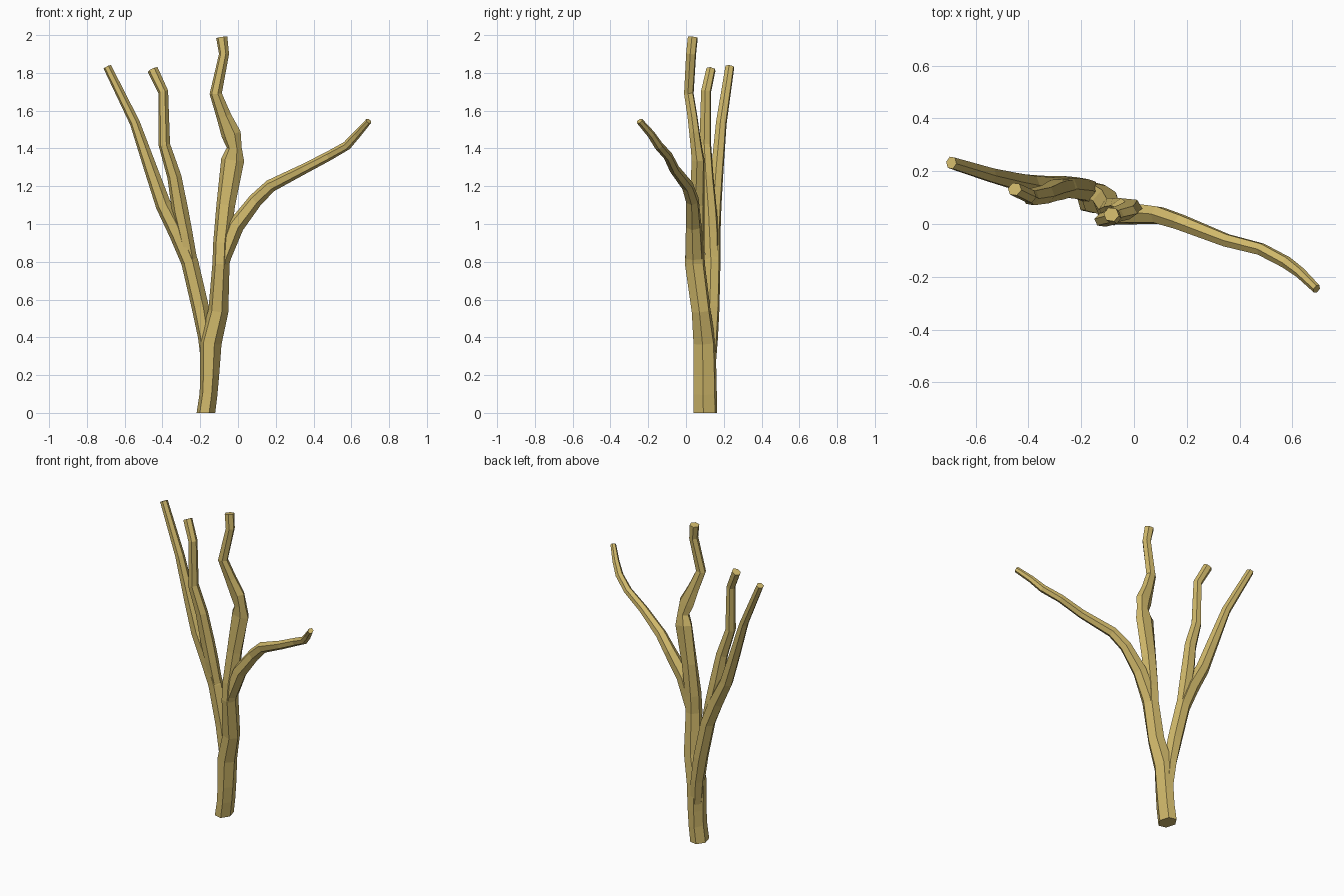
import bpy, bmesh, math
from mathutils import Vector

wood = bpy.data.materials.new("tan_wood")
wood.diffuse_color = (0.63, 0.48, 0.145, 1)

SIDES, PHASE = 6, math.radians(-70)
UP = Vector((0, 0, 1))


def limb(name, path, level_start=False):
    """Six-sided tapering tube through points (x, y, z, x radius, y radius)."""
    bm = bmesh.new()
    pts = [Vector(p[:3]) for p in path]
    rings = []
    for i, p in enumerate(path):
        t = UP
        if i or not level_start:
            a = pts[max(i - 1, 0)]
            b = pts[min(i + 1, len(pts) - 1)]
            t = ((pts[i] - a).normalized() + (b - pts[i]).normalized()).normalized()
        q = UP.rotation_difference(t)
        ring = []
        for k in range(SIDES):
            ang = PHASE + k * math.tau / SIDES
            ring.append(bm.verts.new(pts[i] + q @ Vector((p[3] * math.cos(ang), p[4] * math.sin(ang), 0))))
        rings.append(ring)
    for r0, r1 in zip(rings, rings[1:]):
        for k in range(SIDES):
            n = (k + 1) % SIDES
            bm.faces.new((r0[k], r0[n], r1[n], r1[k]))
    bm.faces.new(rings[0][::-1])
    bm.faces.new(rings[-1])
    bmesh.ops.recalc_face_normals(bm, faces=bm.faces)
    me = bpy.data.meshes.new(name)
    bm.to_mesh(me)
    bm.free()
    me.materials.append(wood)
    ob = bpy.data.objects.new(name, me)
    bpy.context.collection.objects.link(ob)
    return ob


# trunk running into the crooked centre branch
trunk = limb("branching_trunk", [
    (-.170, .103, 0, .050, .066), (-.156, .102, .10, .048, .065),
    (-.150, .101, .20, .051, .064), (-.145, .098, .37, .059, .062),
    (-.104, .080, .54, .054, .053), (-.090, .047, .79, .046, .056),
    (-.086, .048, .90, .046, .053), (-.065, .058, 1.10, .050, .042),
    (-.028, .064, 1.34, .062, .036), (-.020, .055, 1.405, .040, .032),
    (-.036, .046, 1.475, .053, .030), (-.075, .034, 1.57, .040, .028),
    (-.118, .015, 1.69, .033, .027), (-.074, .027, 1.90, .027, .028),
    (-.086, .036, 1.988, .030, .028)], True)

# left fork running into the outer left branch
left_fork = limb("left_fork", [
    (-.160, .115, .25, .034, .045), (-.172, .124, .40, .040, .048),
    (-.200, .134, .56, .046, .046), (-.256, .140, .80, .046, .045),
    (-.318, .143, .95, .048, .042), (-.395, .152, 1.10, .042, .038),
    (-.458, .165, 1.28, .036, .035), (-.546, .187, 1.535, .027, .030),
    (-.692, .232, 1.832, .022, .025)])

# inner left branch
inner_left = limb("inner_left_branch", [
    (-.250, .138, .80, .036, .038), (-.280, .132, .95, .040, .042),
    (-.306, .126, 1.07, .044, .040), (-.337, .112, 1.25, .038, .036),
    (-.390, .102, 1.42, .031, .033), (-.396, .106, 1.70, .027, .028),
    (-.452, .132, 1.818, .029, .026)])

# long branch sweeping to the right and forward
right_branch = limb("right_branch", [
    (-.092, .047, .74, .036, .048), (-.078, .045, .82, .040, .050),
    (-.012, .040, .99, .045, .044), (.092, .034, 1.125, .038, .036),
    (.172, .008, 1.202, .034, .032), (.350, -.062, 1.292, .027, .027),
    (.480, -.095, 1.360, .025, .025), (.576, -.145, 1.415, .024, .024),
    (.630, -.185, 1.475, .021, .021), (.692, -.246, 1.545, .016, .018)])

# fuse the limbs into one clean surface
bpy.context.view_layer.objects.active = trunk
for ob in (left_fork, inner_left, right_branch):
    m = trunk.modifiers.new("fuse", "BOOLEAN")
    m.operation, m.solver, m.object = "UNION", "EXACT", ob
    bpy.ops.object.modifier_apply(modifier=m.name)
    bpy.data.objects.remove(ob)
